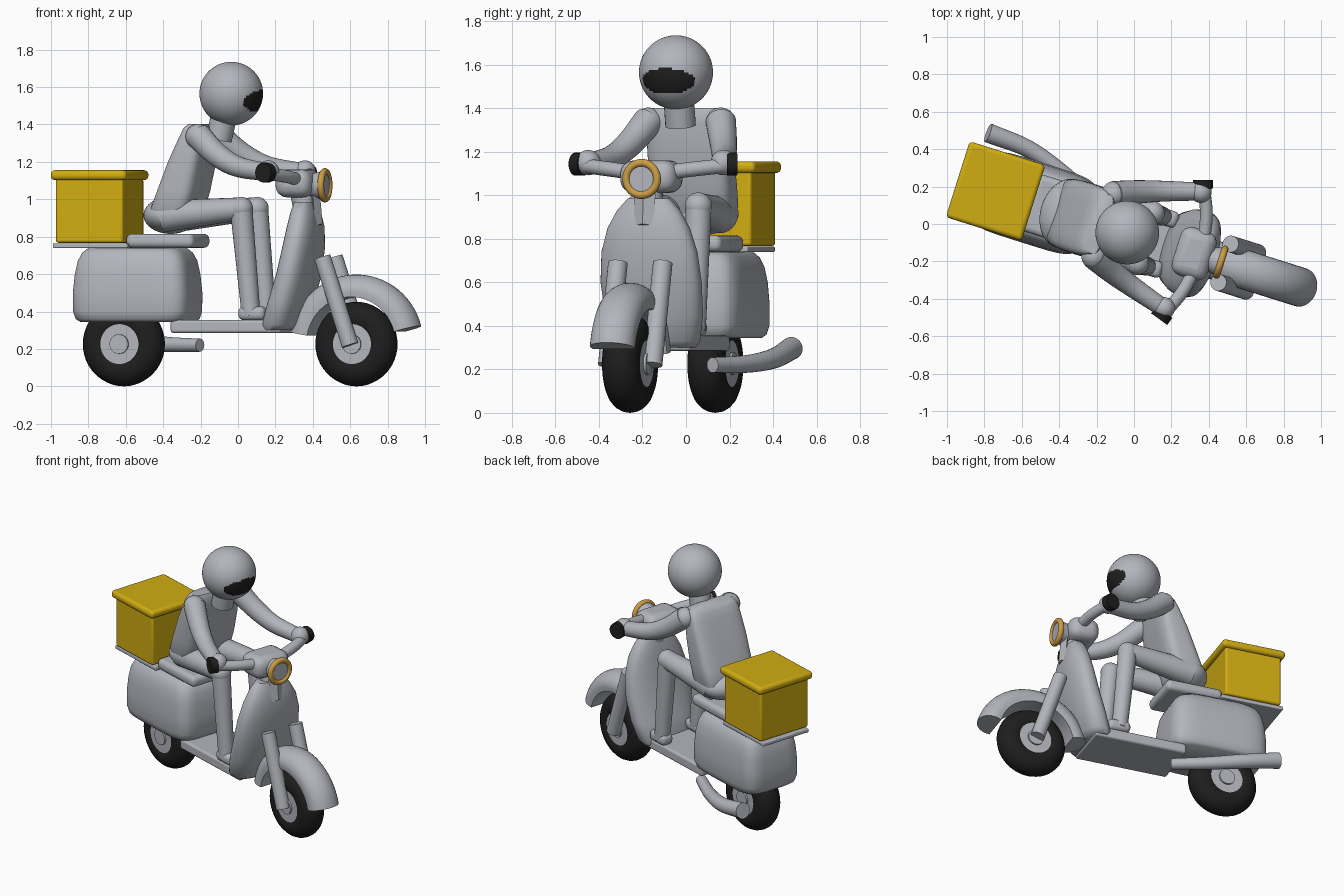
import bpy, bmesh, math
from mathutils import Vector, Matrix

if "Cube" in bpy.data.objects:
    bpy.data.objects.remove(bpy.data.objects["Cube"])

# Whole model is laid out along local +x, then turned about z
PLACE = Matrix.Translation((-0.017, -0.052, 0)) @ Matrix.Rotation(math.radians(-17.5), 4, 'Z')


def material(name, rgb):
    m = bpy.data.materials.new(name)
    m.diffuse_color = (*rgb, 1)
    m.use_nodes = True
    m.node_tree.nodes["Principled BSDF"].inputs["Base Color"].default_value = m.diffuse_color
    return m


GREY = material("light_grey", (0.45, 0.465, 0.51))
BLACK = material("black", (0.013, 0.013, 0.013))
YELLOW = material("yellow", (0.64, 0.42, 0.006))
GOLD = material("gold", (0.60, 0.34, 0.06))


def finish(name, bm, mat, bevel=0, angle=40):
    bmesh.ops.recalc_face_normals(bm, faces=bm.faces)
    me = bpy.data.meshes.new(name)
    bm.to_mesh(me)
    bm.free()
    me.materials.append(mat)
    ob = bpy.data.objects.new(name, me)
    bpy.context.collection.objects.link(ob)
    ob.matrix_world = PLACE
    if bevel:
        mod = ob.modifiers.new("bevel", 'BEVEL')
        mod.width, mod.segments = bevel, 4
    bpy.context.view_layer.objects.active = ob
    bpy.ops.object.select_all(action='DESELECT')
    ob.select_set(True)
    bpy.ops.object.shade_smooth_by_angle(angle=math.radians(angle))
    return ob


def box(name, centre, size, mat=GREY, bevel=0.0):
    bm = bmesh.new()
    bmesh.ops.create_cube(bm, size=1, matrix=Matrix.Translation(centre) @ Matrix.Diagonal((*size, 1)))
    return finish(name, bm, mat, bevel)


def ball(name, centre, radii, mat=GREY, seg=40):
    bm = bmesh.new()
    bmesh.ops.create_uvsphere(bm, u_segments=seg, v_segments=seg // 2, radius=1,
                              matrix=Matrix.Translation(centre) @ Matrix.Diagonal((*radii, 1)))
    return finish(name, bm, mat)


def skin(name, rings, mat=GREY, closed=False, angle=40):
    """Join equal rings of points into one surface, capped unless closed."""
    bm = bmesh.new()
    loops = [[bm.verts.new(p) for p in r] for r in rings]
    n = len(loops[0])
    pairs = list(zip(loops, loops[1:])) + ([(loops[-1], loops[0])] if closed else [])
    for a, b in pairs:
        for i in range(n):
            bm.faces.new((a[i], a[(i + 1) % n], b[(i + 1) % n], b[i]))
    if not closed:
        bm.faces.new(loops[0])
        bm.faces.new(loops[-1])
    return finish(name, bm, mat, angle=angle)


def loft(name, levels, power=2.0, n=48):
    """Stack superellipse sections: (z, centre x, half depth, half width)."""
    def s(v):
        return math.copysign(abs(v) ** (2 / power), v)
    angs = [2 * math.pi * i / n for i in range(n)]
    return skin(name, [[(x + d * s(math.cos(a)), w * s(math.sin(a)), z) for a in angs]
                       for z, x, d, w in levels], angle=50)


def tube(name, pts, r0, r1=None, mat=GREY, n=24, steps=8):
    """Round tube through points with a smooth path and tapering radius."""
    r1 = r0 if r1 is None else r1
    pts = [Vector(p) for p in pts]
    path = pts
    if len(pts) > 2:
        e = [2 * pts[0] - pts[1]] + pts + [2 * pts[-1] - pts[-2]]
        path = []
        for k in range(1, len(e) - 2):
            a, b, c, d = e[k - 1:k + 3]
            for t in (j / steps for j in range(steps)):
                path.append(0.5 * (2 * b + (c - a) * t + (2 * a - 5 * b + 4 * c - d) * t * t
                                   + (3 * b - a - 3 * c + d) * t ** 3))
        path.append(pts[-1])
    rings = []
    for i, p in enumerate(path):
        tan = (path[min(i + 1, len(path) - 1)] - path[max(i - 1, 0)]).normalized()
        ref = Vector((0, 0, 1)) if abs(tan.z) < 0.8 else Vector((0, 1, 0))
        u = tan.cross(ref).normalized()
        v = tan.cross(u)
        r = r0 + (r1 - r0) * i / (len(path) - 1)
        angs = [2 * math.pi * k / n for k in range(n)]
        rings.append([p + r * (math.cos(a) * u + math.sin(a) * v) for a in angs])
    return skin(name, rings, mat)


def torus(name, centre, major, minor, axis, mat, n=48, m=20):
    rings = []
    for i in range(n):
        a = 2 * math.pi * i / n
        ring = []
        for k in range(m):
            b = 2 * math.pi * k / m
            r, h = major + minor * math.cos(b), minor * math.sin(b)
            p = (r * math.cos(a), h, r * math.sin(a)) if axis == 'y' else (h, r * math.cos(a), r * math.sin(a))
            ring.append(Vector(centre) + Vector(p))
        rings.append(ring)
    return skin(name, rings, mat, closed=True)


# Wheels: tyre, hub and axle cap
for end, x in (("rear", -0.622), ("front", 0.682)):
    torus(end + "_tyre", (x, 0, 0.226), 0.139, 0.087, 'y', BLACK)
    tube(end + "_hub", [(x, -0.08, 0.226), (x, 0.08, 0.226)], 0.113, n=40)
    tube(end + "_axle_cap", [(x, -0.092, 0.226), (x, 0.092, 0.226)], 0.052)

# Front fender: domed section swept around the front wheel
section = [(0.25, -0.1), (0.25, 0.1)] + [
    (0.28 + 0.09 * math.sin(t), 0.105 * math.cos(t)) for t in (math.pi * i / 14 for i in range(15))]
arc = [math.radians(15 + 155 * i / 30) for i in range(31)]
skin("front_fender", [[(0.682 + r * math.cos(a), y, 0.228 + r * math.sin(a)) for r, y in section] for a in arc])

# Front fork legs
for side, s in (("right", -1), ("left", 1)):
    tube(side + "_fork_leg", [(0.525, s * 0.108, 0.69), (0.68, s * 0.108, 0.22)], 0.045)

# Scooter body
loft("rear_body", [(0.345, -0.545, 0.29, 0.19), (0.36, -0.545, 0.312, 0.208), (0.40, -0.545, 0.325, 0.219),
                   (0.50, -0.545, 0.326, 0.22), (0.60, -0.545, 0.316, 0.213), (0.67, -0.545, 0.302, 0.2),
                   (0.715, -0.545, 0.28, 0.18), (0.74, -0.545, 0.25, 0.155)], power=5, n=64)
box("floorboard", (0.0, 0, 0.32), (0.62, 0.34, 0.07), bevel=0.015)
loft("leg_shield", [(0.30, 0.265, 0.085, 0.18), (0.33, 0.275, 0.1, 0.205), (0.45, 0.315, 0.1, 0.232),
                    (0.60, 0.36, 0.095, 0.24), (0.74, 0.385, 0.088, 0.228), (0.85, 0.397, 0.08, 0.195),
                    (0.93, 0.397, 0.066, 0.15), (0.985, 0.395, 0.05, 0.1)], power=2.4)
box("seat", (-0.375, 0, 0.778), (0.38, 0.32, 0.075), bevel=0.03)
tube("exhaust", [(-0.23, 0.11, 0.22), (-0.45, 0.205, 0.225), (-0.66, 0.268, 0.25), (-0.89, 0.285, 0.298)],
     0.035, 0.052)

# Delivery box on its rack
box("rack", (-0.755, 0, 0.752), (0.42, 0.36, 0.025), bevel=0.006)
box("delivery_box", (-0.758, 0, 0.94), (0.378, 0.378, 0.345), YELLOW, 0.014)
box("box_lid", (-0.758, 0, 1.129), (0.425, 0.425, 0.053), YELLOW, 0.022)

# Handlebar, headlight and horn cover
box("handlebar_head", (0.355, 0, 1.085), (0.20, 0.27, 0.15), bevel=0.06)
tube("steering_column", [(0.39, 0, 0.95), (0.365, 0, 1.08)], 0.06)
tube("handlebar", [(0.29, -0.37, 1.14), (0.36, -0.2, 1.12), (0.385, 0, 1.10), (0.36, 0.2, 1.12),
                   (0.29, 0.37, 1.14)], 0.034)
tube("headlight_case", [(0.40, 0, 1.075), (0.50, 0, 1.075)], 0.055, 0.078, n=40)
tube("headlight_lens", [(0.50, 0, 1.075), (0.512, 0, 1.075)], 0.07, n=40)
torus("headlight_ring", (0.505, 0, 1.075), 0.074, 0.018, 'x', GOLD)
tube("horn_cover", [(0.475, 0, 0.86), (0.445, 0, 1.02)], 0.05, n=4).data.transform(
    Matrix.Translation((0.46, 0, 0)) @ Matrix.Diagonal((0.5, 1, 1, 1)) @ Matrix.Translation((-0.46, 0, 0)))

# Rider torso, pelvis and neck
loft("torso", [(0.90, -0.33, 0.10, 0.17), (0.95, -0.32, 0.118, 0.19), (1.05, -0.285, 0.113, 0.195),
               (1.20, -0.24, 0.098, 0.195), (1.33, -0.2, 0.075, 0.19), (1.38, -0.188, 0.062, 0.18),
               (1.402, -0.18, 0.045, 0.165)], power=4)
ball("pelvis", (-0.36, 0, 0.915), (0.14, 0.19, 0.1))
tube("neck", [(-0.09, 0, 1.32), (-0.06, 0, 1.45)], 0.07)

# Helmet with the visor picked out on its front faces
helmet = ball("helmet", (-0.02, 0, 1.565), (0.17, 0.17, 0.17), seg=96)
helmet.data.materials.append(BLACK)
for f in helmet.data.polygons:
    c = f.center - Vector((-0.02, 0, 1.525))
    if c.x > 0 and (c.y / 0.127) ** 2 + (c.z / 0.059) ** 2 < 1:
        f.material_index = 1

# Arms, hands, grips and legs on both sides
for side, s in (("right", -1), ("left", 1)):
    tube(side + "_arm", [(-0.15, s * 0.175, 1.34), (-0.03, s * 0.225, 1.24), (0.10, s * 0.27, 1.175),
                         (0.28, s * 0.325, 1.145)], 0.07, 0.048)
    ball(side + "_shoulder", (-0.15, s * 0.175, 1.335), (0.068, 0.068, 0.068))
    ball(side + "_hand", (0.29, s * 0.325, 1.15), (0.058, 0.058, 0.058))
    tube(side + "_grip", [(0.297, s * 0.345, 1.143), (0.282, s * 0.39, 1.143)], 0.053, mat=BLACK)
    tube(side + "_thigh", [(-0.36, s * 0.105, 0.91), (0.08, s * 0.14, 0.95)], 0.085, 0.06)
    ball(side + "_knee", (0.08, s * 0.14, 0.95), (0.063, 0.063, 0.063))
    tube(side + "_shin", [(0.08, s * 0.14, 0.95), (0.135, s * 0.14, 0.38)], 0.06, 0.05)
    box(side + "_foot", (0.145, s * 0.14, 0.39), (0.15, 0.09, 0.075), bevel=0.03)
